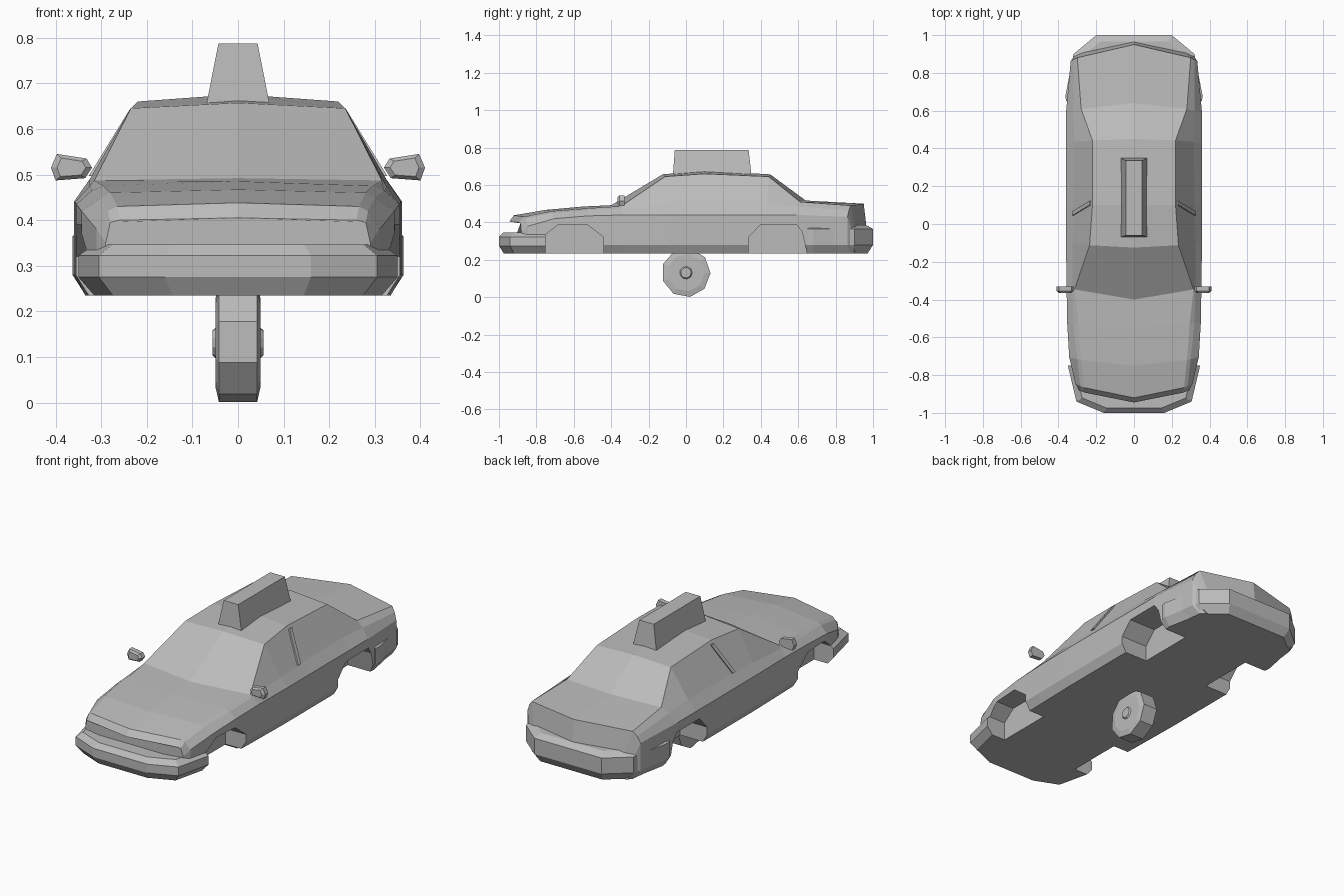
import bpy, bmesh, math
from mathutils import Vector

cube = bpy.data.objects.get("Cube")
if cube:
    bpy.data.objects.remove(cube, do_unlink=True)

grey = bpy.data.materials.new("plain grey")
grey.use_nodes = True
tone = (0.5, 0.5, 0.5, 1)
grey.diffuse_color = tone
grey.node_tree.nodes["Principled BSDF"].inputs["Base Color"].default_value = tone


def loft(name, rings):
    """Closed solid through rings of equally many points."""
    bm = bmesh.new()
    rows = [[bm.verts.new(p) for p in ring] for ring in rings]
    count = len(rows[0])
    for a, b in zip(rows, rows[1:]):
        for i in range(count):
            j = (i + 1) % count
            bm.faces.new((a[i], a[j], b[j], b[i]))
    bm.faces.new(rows[0])
    bm.faces.new(rows[-1])
    bmesh.ops.recalc_face_normals(bm, faces=bm.faces)
    mesh = bpy.data.meshes.new(name)
    bm.to_mesh(mesh)
    bm.free()
    mesh.materials.append(grey)
    obj = bpy.data.objects.new(name, mesh)
    bpy.context.collection.objects.link(obj)
    return obj


def both_sides(half):
    """Mirror a half outline that starts and ends on the centre line."""
    return half + [(-p[0], *p[1:]) for p in reversed(half) if p[0] > 0]


# Body: centre y, bow, floor x, side x, shoulder z, belt x/z, top edge x/z, centre z
stations = [
    (-.945, .10, .26, .29, .35, .28, .395, .26, .40, .405),
    (-.92, .10, .28, .31, .38, .285, .42, .265, .43, .438),
    (-.75, .05, .315, .343, .42, .30, .45, .28, .46, .467),
    (-.55, .03, .325, .354, .435, .32, .465, .295, .475, .485),
    (-.40, .07, .33, .357, .44, .325, .475, .315, .487, .492),
    (-.125, .03, .335, .36, .44, .325, .49, .235, .645, .657),
    (.1, 0, .335, .36, .44, .32, .495, .22, .66, .676),
    (.45, -.02, .335, .36, .44, .318, .495, .22, .645, .657),
    (.64, -.05, .335, .36, .44, .32, .485, .28, .51, .517),
    (.95, -.10, .30, .335, .43, .32, .465, .30, .49, .50),
    (.965, -.10, .28, .315, .36, .29, .367, .27, .372, .375),
]
FLOOR = .235
rings = []
for y, bow, fx, sx, hz, bx, bz, tx, tz, cz in stations:
    section = [(0, FLOOR), (fx, FLOOR), (sx, .28), (sx, hz), (bx, bz), (tx, tz), (0, cz)]
    rings.append(both_sides([(x, y + bow * (x / .36) ** 2, z) for x, z in section]))
body = loft("body", rings)

# Wheel arches cut into the body sides
arches = {
    "front": (.235, [(-.75, .2), (-.75, .335), (-.68, .39), (-.53, .39), (-.44, .32), (-.44, .2)]),
    "rear": (.2, [(.335, .2), (.335, .32), (.40, .39), (.59, .39), (.62, .35), (.655, .2)]),
}
for end, (inner, outline) in arches.items():
    for side, s in (("left", 1), ("right", -1)):
        cutter = loft(f"{end}_{side}_arch_cutter",
                      [[(s * x, y, z) for y, z in outline] for x in (inner, .5)])
        cutter.hide_render = True
        cutter.hide_set(True)
        cut = body.modifiers.new(cutter.name, "BOOLEAN")
        cut.operation = "DIFFERENCE"
        cut.solver = "EXACT"
        cut.object = cutter
# Apply the cuts and drop the cutters
bpy.context.view_layer.update()
cut_mesh = bpy.data.meshes.new_from_object(
    body.evaluated_get(bpy.context.evaluated_depsgraph_get()))
body.modifiers.clear()
body.data = cut_mesh
for obj in [o for o in bpy.data.objects if o.name.endswith("arch_cutter")]:
    bpy.data.objects.remove(obj, do_unlink=True)


# Bumpers: plan outline stacked at several heights
def bumper(name, plan, levels):
    back = plan[-1][1]
    loft(name, [both_sides([(x * k, back + (y - back) * k, z) for x, y in plan])
                for z, k in levels])


bumper("front_bumper", [(0, -1), (.16, -1), (.305, -.94), (.35, -.75)],
       [(FLOOR, .9), (.275, 1), (.322, 1), (.347, .9)])
bumper("rear_bumper", [(0, 1), (.2, 1), (.32, .9), (.363, .68), (.36, .65)],
       [(FLOOR, .92), (.28, 1), (.365, 1), (.385, .9)])

# Roof sign: tapered block
loft("roof_sign", [[(-w, a, z), (w, a, z), (w, b, z), (-w, b, z)]
                   for w, a, b, z in ((.07, -.07, .35, .65), (.043, -.06, .335, .787))])

# Wing mirrors and window posts
mirror_shape = [(.32, .515), (.332, .535), (.397, .545), (.41, .515), (.40, .487), (.335, .492)]
centre = Vector((.365, .515))
for side, s in (("left", 1), ("right", -1)):
    shells = []
    for y, k in ((-.365, .7), (-.355, 1), (-.33, 1)):
        pts = [centre + (Vector(p) - centre) * k for p in mirror_shape]
        shells.append([(s * p.x, y, p.y) for p in pts])
    loft(f"{side}_mirror", shells)
    loft(f"{side}_window_post",
         [[(s * (x + dx), y + dy, z) for dx, dy in ((-.01, 0), (.006, 0), (.006, .022), (-.01, .022))]
          for x, y, z in ((.321, .045, .497), (.23, .1, .645))])

# Single wheel: nine-sided rings along the axle
RADIUS, SIDES = .131, 9
half_profile = [(.056, .02), (.056, .028), (.049, .034), (.049, .1), (.042, RADIUS)]
profile = half_profile + [(-x, r) for x, r in reversed(half_profile)]
angles = [math.radians(279 + i * 360 / SIDES) for i in range(SIDES)]
loft("wheel", [[(x, r * math.cos(a), RADIUS + r * math.sin(a)) for a in angles]
               for x, r in profile])
